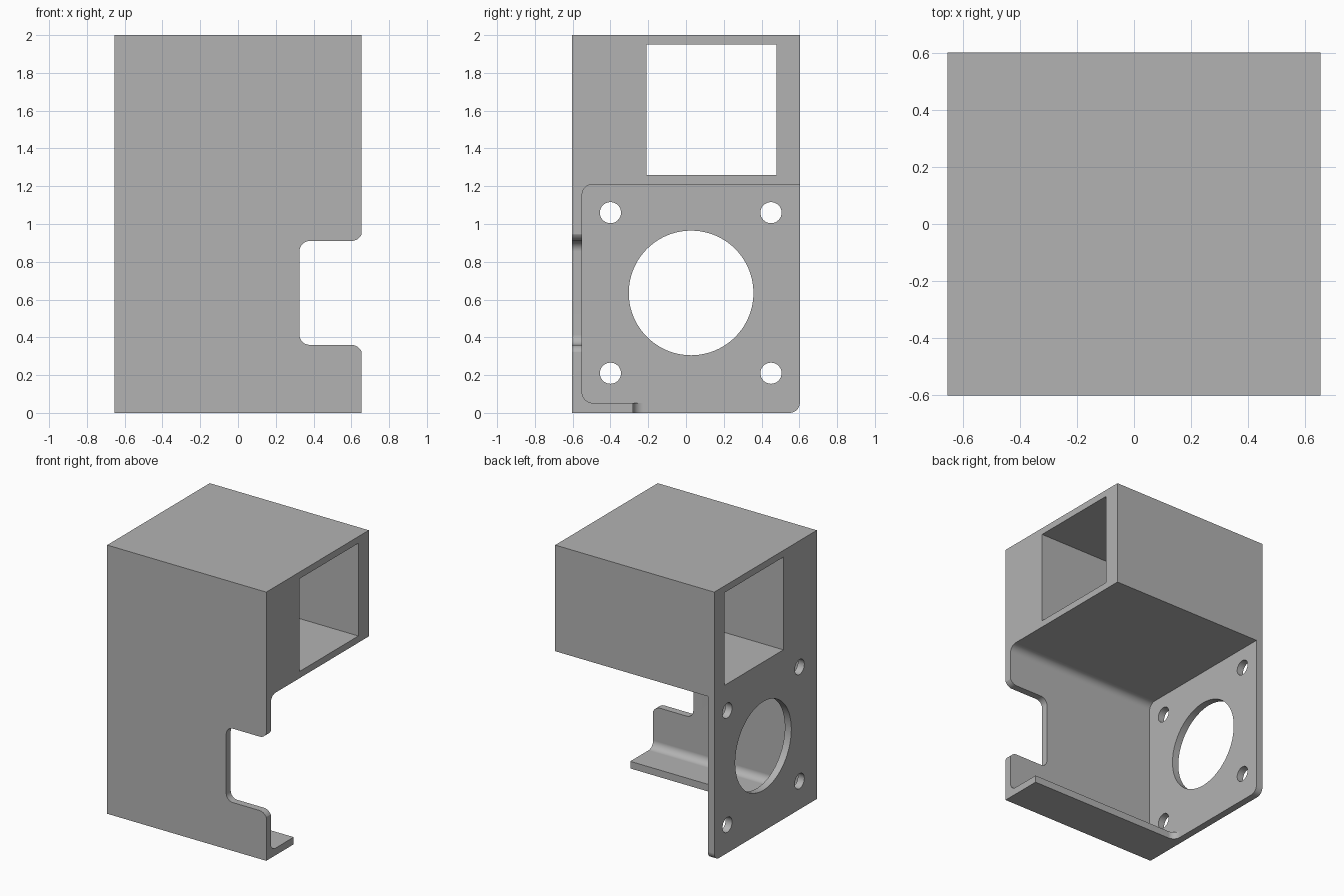
import bpy, bmesh, math
from mathutils import Vector

# Remove the default object
cube = bpy.data.objects.get("Cube")
if cube:
    bpy.data.objects.remove(cube, do_unlink=True)

W, D, H = 0.655, 0.603, 2.0   # half width, half depth, height
T = 0.053                     # wall thickness
R = 0.055                     # corner radius
CEILING = 1.21

grey = bpy.data.materials.new("plain grey")
grey.use_nodes = True
grey.diffuse_color = (0.45, 0.45, 0.45, 1)
grey.node_tree.nodes["Principled BSDF"].inputs["Base Color"].default_value = (0.45, 0.45, 0.45, 1)


def rounded(corners, steps=8):
    """Outline from (a, b, radius) corners; right angles become arcs."""
    out = []
    for i, (a, b, r) in enumerate(corners):
        p = Vector((a, b))
        if not r:
            out.append(p)
            continue
        u = (Vector(corners[i - 1][:2]) - p).normalized() * r
        v = (Vector(corners[(i + 1) % len(corners)][:2]) - p).normalized() * r
        for k in range(steps + 1):
            t = math.pi / 2 * k / steps
            out.append(p + u * (1 - math.sin(t)) + v * (1 - math.cos(t)))
    return out


def circle(a, b, r, n=48):
    return [Vector((a + r * math.cos(math.tau * k / n), b + r * math.sin(math.tau * k / n)))
            for k in range(n)]


def box(a0, a1, b0, b1):
    return rounded([(a0, b0, 0), (a1, b0, 0), (a1, b1, 0), (a0, b1, 0)])


def prism(name, outline, axis, start, end):
    """Extrude a flat outline along the given axis."""
    place = {"X": lambda p, d: (d, p.x, p.y),
             "Y": lambda p, d: (p.x, d, p.y),
             "Z": lambda p, d: (p.x, p.y, d)}[axis]
    bm = bmesh.new()
    face = bm.faces.new([bm.verts.new(place(p, start)) for p in outline])
    ext = bmesh.ops.extrude_face_region(bm, geom=[face])
    shift = Vector(place(Vector((0, 0)), end - start))
    bmesh.ops.translate(bm, vec=shift, verts=[g for g in ext["geom"] if isinstance(g, bmesh.types.BMVert)])
    bmesh.ops.recalc_face_normals(bm, faces=bm.faces)
    mesh = bpy.data.meshes.new(name)
    bm.to_mesh(mesh)
    bm.free()
    mesh.materials.append(grey)
    obj = bpy.data.objects.new(name, mesh)
    bpy.context.collection.objects.link(obj)
    return obj


# Solid body, with the lower back corner of the side plate rounded
bracket = prism("motor_bracket", rounded([(-D, 0, 0), (D, 0, R), (D, H, 0), (-D, H, 0)]), "X", -W, W)
bpy.context.view_layer.objects.active = bracket
bracket.select_set(True)

inner = -W + T
cutters = [
    # Open space between front wall, ceiling and side plate
    prism("cavity_cutter", rounded([(-D + T, T, R), (1, T, 0), (1, CEILING, 0), (-D + T, CEILING, R)]),
          "X", inner, 1),
    # Space behind the bottom flange
    prism("flange_cutter", rounded([(inner, -0.28, R), (1, -0.28, 0), (1, 1, 0), (inner, 1, 0)]),
          "Z", -0.2, 0.3),
    # Rectangular tunnel through the upper block
    prism("tunnel_cutter", box(-0.21, 0.48, 1.26, 1.95), "X", -1, 1),
    # Notch in the front wall with rounded mouth
    prism("notch_cutter", rounded([(0.325, 0.36, R), (W, 0.36, R), (W + 0.005, 0.3, 0), (0.8, 0.3, 0),
                                   (0.8, 0.97, 0), (W + 0.005, 0.97, 0), (W, 0.91, R), (0.325, 0.91, R)]),
          "Y", -1, -0.5),
    # Large round opening in the side plate
    prism("opening_cutter", circle(0.027, 0.635, 0.33, 80), "X", -1, -0.5),
]
# Four screw holes
for y in (-0.4, 0.45):
    for z in (0.21, 1.06):
        cutters.append(prism("screw_hole_cutter", circle(y, z, 0.056, 32), "X", -1, -0.5))

for c in cutters:
    c.hide_render = True
    mod = bracket.modifiers.new("cut", "BOOLEAN")
    mod.operation = "DIFFERENCE"
    mod.solver = "EXACT"
    mod.object = c
    bpy.ops.object.modifier_apply(modifier=mod.name)
    bpy.data.objects.remove(c, do_unlink=True)

# Smooth fillets, flat walls
bpy.ops.object.shade_smooth_by_angle(angle=math.radians(30))
weighted = bracket.modifiers.new("flat walls", "WEIGHTED_NORMAL")
weighted.keep_sharp = True
